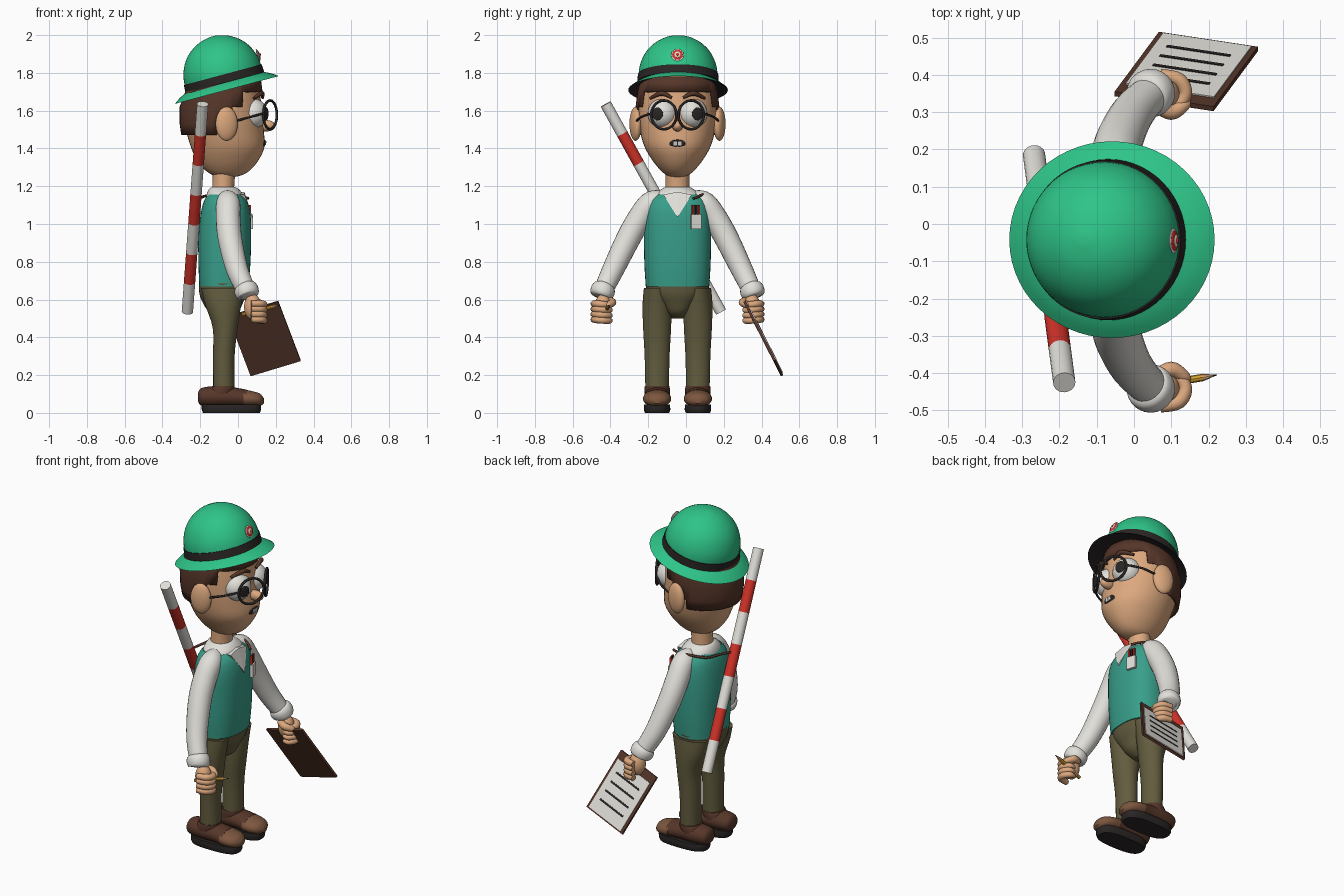
import bpy, bmesh
from math import sin, cos, pi, radians, atan2, degrees, copysign
from mathutils import Vector, Matrix

cube = bpy.data.objects.get("Cube")
if cube:
    bpy.data.objects.remove(cube)

MID = -0.045  # centre line of the figure, which faces +x
SIDES = ((-1, "right"), (1, "left"))
parts = []


def material(name, *rgb):
    linear = [((c / 255 + 0.055) / 1.055) ** 2.4 for c in rgb] + [1]
    m = bpy.data.materials.new(name)
    m.use_nodes = True
    m.diffuse_color = linear
    m.node_tree.nodes["Principled BSDF"].inputs["Base Color"].default_value = linear
    return m


green = material("hat_green", 46, 196, 136)
teal = material("vest_teal", 56, 158, 138)
white = material("cloth_white", 226, 224, 218)
skin = material("skin", 220, 168, 126)
brown = material("dark_brown", 86, 54, 41)
tan = material("toe_brown", 124, 86, 62)
olive = material("trouser_olive", 98, 92, 62)
black = material("near_black", 42, 37, 37)
red = material("signal_red", 208, 50, 40)
yellow = material("pencil_yellow", 218, 166, 50)


def finish(obj, name, mat):
    obj.name = obj.data.name = name
    obj.data.materials.append(mat)
    parts.append(obj)
    return obj


def spline(rows, sub):
    """Catmull-Rom interpolation of rows of numbers."""
    rows = [Vector(r) for r in rows]
    ext = [rows[0]] + rows + [rows[-1]]
    out = []
    for a, b, c, d in zip(ext, ext[1:], ext[2:], ext[3:]):
        for k in range(sub):
            t = k / sub
            out.append(b + (c - a) * (t / 2) + (a * 2 - b * 5 + c * 4 - d) * (t * t / 2)
                       + (b * 3 - a - c * 3 + d) * (t ** 3 / 2))
    return out + [rows[-1]]


def bridge(name, rings, mat, caps=True):
    bm = bmesh.new()
    loops = [[bm.verts.new(p) for p in ring] for ring in rings]
    n = len(loops[0])
    for lo, hi in zip(loops, loops[1:]):
        for j in range(n):
            k = (j + 1) % n
            bm.faces.new((lo[j], lo[k], hi[k], hi[j]))
    if caps:
        bm.faces.new(loops[0][::-1])
        bm.faces.new(loops[-1])
    mesh = bpy.data.meshes.new(name)
    bm.to_mesh(mesh)
    bm.free()
    obj = bpy.data.objects.new(name, mesh)
    bpy.context.collection.objects.link(obj)
    return finish(obj, name, mat)


def loft(name, rows, mat, y=MID, along_x=False, power=2, sub=4, n=40, caps=True):
    """Rows are (x, z, half size, half size) of ellipses stacked on z or x."""
    rings = []
    for x, z, a, b in spline(rows, sub):
        ring = []
        for j in range(n):
            c, s = cos(2 * pi * j / n), sin(2 * pi * j / n)
            c = a * copysign(abs(c) ** (2 / power), c)
            s = b * copysign(abs(s) ** (2 / power), s)
            ring.append((x, y + c, z + s) if along_x else (x + c, y + s, z))
        rings.append(ring)
    return bridge(name, rings, mat, caps)


def tube(name, rows, mat, sub=5, n=16):
    """Rows are (x, y, z, radius) along a path."""
    pts = spline(rows, sub)
    pos = [p.to_3d() for p in pts]
    span = pos[-1] - pos[0]
    ref = min((Vector(v) for v in Matrix.Identity(3)), key=lambda v: abs(v.dot(span)))
    rings = []
    for i, p in enumerate(pos):
        t = (pos[min(i + 1, len(pos) - 1)] - pos[max(i - 1, 0)]).normalized()
        u = t.cross(ref).normalized()
        v = t.cross(u)
        rings.append([p + (u * cos(2 * pi * j / n) + v * sin(2 * pi * j / n)) * pts[i][3]
                      for j in range(n)])
    return bridge(name, rings, mat)


def place(obj, name, mat, loc, scale=(1, 1, 1), face=None):
    obj.location, obj.scale = loc, scale
    if face:
        obj.rotation_euler = Vector(face).to_track_quat("X", "Z").to_euler()
    return finish(obj, name, mat)


def ball(name, mat, loc, scale, face=None):
    bpy.ops.mesh.primitive_uv_sphere_add(segments=32, ring_count=20)
    return place(bpy.context.object, name, mat, loc, scale, face)


def box(name, mat, loc, size, face=None):
    bpy.ops.mesh.primitive_cube_add(size=1)
    return place(bpy.context.object, name, mat, loc, size, face)


# Hat: dome, band and flared brim share one tilted frame
def hat_part(name, rows, mat, squash=1, caps=True, sub=4):
    obj = loft(name, [(0, h, r, r * squash) for h, r in rows], mat, 0, n=56, caps=caps, sub=sub)
    obj.location, obj.rotation_euler = (-0.07, MID + 0.003, 1.75), (0, radians(-15), 0)


hat_part("hat_dome", [(0, .21), (.08, .205), (.15, .178), (.2, .136), (.235, .08), (.25, .025), (.252, .004)], green)
hat_part("hat_band", [(-.002, .216), (.042, .213)], black, sub=1)
hat_part("hat_brim", [(-.042, .285), (-.018, .25), (.004, .205)], green, .925, False)
hat_part("hat_brim_underside", [(-.01, .18), (-.024, .245), (-.042, .285)], black, .925, False)
for i, (r, mat) in enumerate(((.034, white), (.028, red), (.017, white), (.009, red))):
    d = Vector((.9, 0, .3)).normalized()
    ball(f"hat_badge_{i}", mat, Vector((.106, MID, 1.895)) + d * .003 * i, (.006, r, r), d)

# Head and neck
loft("head", [(-.06, 1.245, .02, .02), (-.055, 1.26, .08, .06), (-.055, 1.29, .125, .095),
              (-.055, 1.34, .165, .135), (-.055, 1.41, .195, .175), (-.07, 1.5, .206, .2),
              (-.08, 1.6, .207, .21), (-.075, 1.7, .19, .2), (-.07, 1.78, .17, .17),
              (-.07, 1.84, .05, .05)], skin)
loft("neck", [(-.078, 1.12, .066, .068), (-.078, 1.2, .058, .063), (-.07, 1.32, .062, .064)], skin)

# Hair: shell opened around the face
hair = loft("hair", [(-.085, 1.47, .215, .203), (-.087, 1.53, .222, .213), (-.087, 1.62, .222, .222),
                     (-.075, 1.7, .205, .212), (-.07, 1.78, .19, .19)], brown, sub=1, n=48, caps=False)
bm = bmesh.new()
bm.from_mesh(hair.data)
bare = []
for f in bm.faces:
    c = f.calc_center_median()
    limit = 98 if c.z < 1.53 else 74 if c.z < 1.62 else 58 if c.z < 1.7 else 0
    if abs(degrees(atan2(c.y - MID, c.x + .08))) < limit:
        bare.append(f)
bmesh.ops.delete(bm, geom=bare, context="FACES")
bm.to_mesh(hair.data)
bm.free()
hair.modifiers.new("thickness", "SOLIDIFY").thickness = .02

# Face
ball("nose", skin, (.15, MID, 1.52), (.048, .028, .03))
ball("mouth", black, (.136, MID, 1.425), (.01, .042, .022), (1, 0, -.25))
for s, side in SIDES:
    box(side + "_tooth", white, (.146, MID + s * .011, 1.428), (.006, .018, .022), (1, 0, -.25))
    ball(side + "_ear", skin, (-.06, MID + s * .222, 1.53), (.06, .03, .09), (1, s * -.25, 0))
    eye = Vector((.077, MID + s * .078, 1.585))
    gaze = Vector((.93, s * .36, -.03)).normalized()
    ball(side + "_eye", white, eye, (.08, .08, .08))
    ball(side + "_pupil", black, eye + gaze * .077, (.007, .031, .034), gaze)
    tube(side + "_eyebrow", [(.13, MID + s * .03, 1.668, .007), (.125, MID + s * .085, 1.692, .013),
                             (.085, MID + s * .145, 1.665, .007)], brown)
    # Spectacles
    bpy.ops.mesh.primitive_torus_add(major_radius=.076, minor_radius=.007, major_segments=40, minor_segments=10)
    rim = place(bpy.context.object, side + "_spectacle_rim", black, (.17, MID + s * .072, 1.578))
    rim.rotation_euler = Vector((.88, s * .47, 0)).to_track_quat("Z", "Y").to_euler()
    tube(side + "_spectacle_arm", [(.134, MID + s * .14, 1.585, .006), (.06, MID + s * .195, 1.565, .006),
                                   (-.03, MID + s * .22, 1.54, .006)], black)

# Torso
loft("vest", [(-.075, .67, .13, .168), (-.072, .78, .137, .175), (-.07, .93, .14, .178),
              (-.066, 1.05, .132, .176), (-.066, 1.12, .115, .16), (-.07, 1.155, .09, .125)], teal, power=2.4)
loft("shirt_collar", [(-.068, 1.1, .105, .14), (-.07, 1.155, .096, .125), (-.075, 1.185, .078, .085),
                      (-.077, 1.195, .062, .066)], white)
for s, side in SIDES:
    tip, outer = (.078, MID, 1.035), (.036, MID + s * .075, 1.155)
    inner = (.034, MID, 1.17)
    rings = [[Vector(p) + Vector((d, 0, 0)) for p in (tip, outer, inner)][::s] for d in (-.03, 0)]
    bridge(side + "_shirt_front", rings, white)
out = (.95, .3, 0)
box("pocket", white, (.063, .053, 1.012), (.016, .054, .075), out)
for i, mat in enumerate((red, black, red)):
    box(f"pocket_pen_{i}", mat, (.064 - i * .005, .036 + i * .016, 1.065), (.01, .009, .07), out)
tube("strap", [(-.225, -.15, 1.13, .007), (-.195, -.05, 1.14, .007), (-.165, .05, 1.15, .007),
               (-.07, .1, 1.165, .007), (.01, .075, 1.15, .007), (.055, .04, 1.135, .007)], brown)

# Trousers and shoes
loft("hips", [(-.075, .5, .03, .03), (-.075, .53, .075, .06), (-.08, .58, .105, .105),
              (-.08, .63, .124, .155), (-.077, .685, .13, .17)], olive, power=2.2)
for s, side in SIDES:
    y = MID + s * .108
    loft(side + "_leg", [(-.075, .12, .056, .062), (-.075, .3, .057, .066), (-.068, .45, .066, .074),
                         (-.078, .57, .095, .077), (-.08, .66, .115, .07)], olive, y)
    loft(side + "_shoe", [(-.213, .085, .02, .015), (-.195, .085, .055, .046), (-.12, .086, .068, .055),
                          (-.03, .084, .068, .052), (.045, .077, .073, .046)], brown, y, along_x=True)
    loft(side + "_toe_cap", [(.03, .077, .074, .047), (.075, .073, .073, .042), (.115, .069, .055, .034),
                             (.137, .064, .02, .014)], tan, y, along_x=True)
    loft(side + "_shoe_collar", [(-.1, .07, .08, .066), (-.085, .12, .068, .068), (-.078, .142, .06, .065)],
         brown, y)
    loft(side + "_sole", [(-.035, 0, .15, .064), (-.035, .018, .157, .07), (-.035, .045, .157, .068)],
         black, y, power=2.8, sub=2)

# Arms and hands
for s, side in SIDES:
    def at(x, off, z, r):
        return x, MID + s * off, z, r
    tube(side + "_sleeve", [at(-.06, .08, 1.135, .045), at(-.052, .14, 1.11, .063), at(-.052, .2, 1.03, .065),
                            at(-.042, .262, .92, .064), at(-.005, .34, .76, .058), at(.045, .395, .645, .05)],
         white, n=24)
    tube(side + "_cuff", [at(.03, .385, .675, .045), at(.035, .389, .665, .06), at(.045, .396, .645, .065),
                          at(.055, .401, .625, .06), at(.058, .404, .615, .045)], white, n=24)
    ball(side + "_palm", skin, at(.078, .395, .56, 0)[:3], (.046, .045, .068))
    for i in range(4):
        z = .578 - i * .028
        tube(f"{side}_finger_{i}", [at(.07, .445, z, .016), at(.12, .432, z, .019), at(.138, .395, z - .004, .018),
                                    at(.115, .36, z - .006, .016), at(.085, .36, z - .006, .01)], skin, n=12)
    tube(side + "_thumb", [at(.06, .365, .595, .02), at(.1, .345, .585, .021), at(.135, .365, .572, .017),
                           at(.145, .378, .568, .008)], skin, n=12)

# Pencil in the right hand
start, end = Vector((.02, -.44, .52)), Vector((.222, -.405, .572))
for name, a, b, ra, rb, mat in (("pencil", 0, .82, .01, .01, yellow), ("pencil_wood", .82, .95, .01, .003, skin),
                                ("pencil_lead", .95, 1, .003, .001, black)):
    tube(name, [(*start.lerp(end, a), ra), (*start.lerp(end, b), rb)], mat, sub=1, n=8)

# Clipboard in the left hand, laid out in its own frame
across = Vector((-.265, .04, -.08)).normalized()
normal = Vector((0, .89, .455)).normalized()
down = normal.cross(across) * -1
frame = Matrix((across, down * -1, normal)).transposed().to_4x4()
frame.translation = (.14, .409, .394)


def board_part(name, mat, loc, size):
    obj = box(name, mat, (0, 0, 0), (1, 1, 1))
    obj.data.transform(frame @ Matrix.Translation(loc) @ Matrix.Diagonal((*size, 1)))


board_part("clipboard", brown, (0, 0, 0), (.28, .372, .014))
board_part("paper", white, (0, -.02, .008), (.25, .315, .006))
for i in range(4):
    board_part(f"text_line_{i}", black, (0, .07 - i * .058, .0115), (.18, .011, .003))

# Striped pole on the back
top, foot = Vector((-.187, -.425, 1.635)), Vector((-.268, .185, .535))
for i in range(7):
    a, b = top.lerp(foot, i / 7), top.lerp(foot, (i + 1) / 7)
    tube(f"pole_band_{i}", [(*a, .03), (*b, .03)], red if i % 2 else white, sub=1, n=20)

bpy.ops.object.select_all(action="DESELECT")
for obj in parts:
    obj.select_set(True)
bpy.context.view_layer.objects.active = parts[0]
bpy.ops.object.shade_smooth_by_angle(angle=radians(40))
